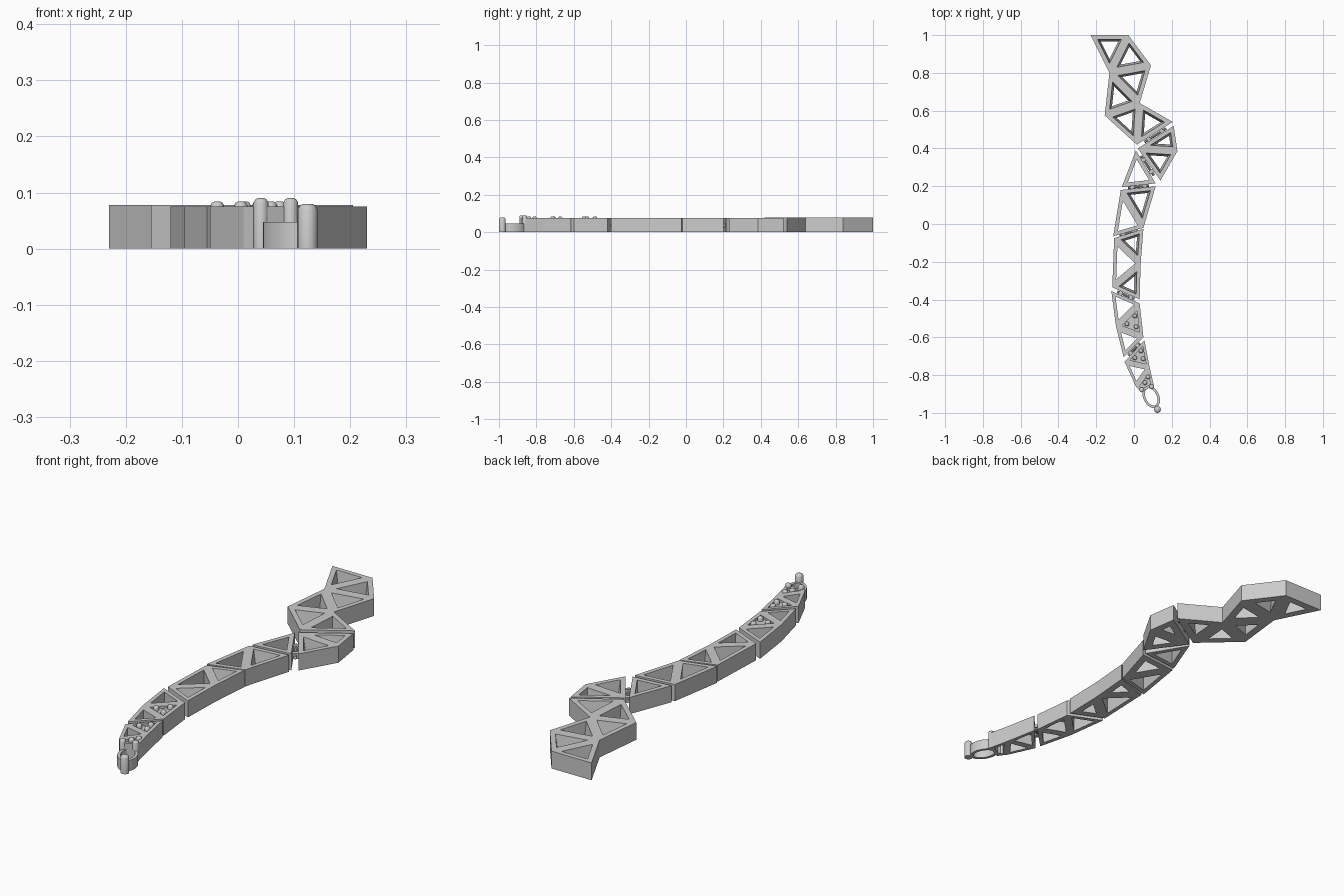
import bpy, bmesh, math
from mathutils import Vector

if "Cube" in bpy.data.objects:
    bpy.data.objects.remove(bpy.data.objects["Cube"])


def make_object(name, bm, smooth=False):
    bmesh.ops.recalc_face_normals(bm, faces=bm.faces[:])
    me = bpy.data.meshes.new(name)
    bm.to_mesh(me)
    bm.free()
    ob = bpy.data.objects.new(name, me)
    bpy.context.collection.objects.link(ob)
    if smooth:
        bpy.ops.object.select_all(action='DESELECT')
        ob.select_set(True)
        bpy.context.view_layer.objects.active = ob
        bpy.ops.object.shade_smooth_by_angle(angle=math.radians(35))
    return ob


def inset(pts, d):
    """Offset a counter-clockwise convex polygon inwards."""
    out, n = [], len(pts)
    for i in range(n):
        p = pts[i]
        a = (p - pts[i - 1]).normalized()
        b = (pts[(i + 1) % n] - p).normalized()
        na, nb = Vector((-a.y, a.x)), Vector((-b.y, b.x))
        out.append(p + (na + nb) * d / (1 + na.dot(nb)))
    return out


def truss(name, nodes, cells, h, bar):
    """cells: (node indices, kind); kind is open, taper or filled."""
    nodes = [Vector(p) for p in nodes]
    bm = bmesh.new()
    low = [bm.verts.new((p.x, p.y, 0)) for p in nodes]
    top = [bm.verts.new((p.x, p.y, h)) for p in nodes]
    polys, edges = [], {}
    for idx, kind in cells:
        idx = list(idx)
        pts = [nodes[i] for i in idx]
        if sum(pts[i - 1].cross(pts[i]) for i in range(len(pts))) < 0:
            idx.reverse()
            pts.reverse()
        polys.append((idx, pts, kind))
        for i in range(len(idx)):
            key = frozenset((idx[i - 1], idx[i]))
            edges[key] = edges.get(key, 0) + 1

    def loop(pts, z):
        return [bm.verts.new((p.x, p.y, z)) for p in pts]

    def bridge(a, b):
        for i in range(len(a)):
            bm.faces.new((a[i - 1], a[i], b[i], b[i - 1]))

    for idx, pts, kind in polys:
        wide = inset(pts, bar)
        narrow = inset(pts, bar + (0.011 if kind == "taper" else 0))
        a, b = loop(wide, h), loop(narrow, 0)
        bridge([top[i] for i in idx], a)
        bridge([low[i] for i in idx], b)
        if kind == "filled":
            c, d = loop(wide, h - 0.010), loop(wide, h - 0.025)
            bridge(a, c)
            bridge(b, d)
            bm.faces.new(c)
            bm.faces.new(d)
        else:
            bridge(a, b)
    for key, count in edges.items():
        if count == 1:
            i, j = key
            bm.faces.new((low[i], low[j], top[j], top[i]))
    make_object(name, bm)


def peg(name, x, y, z0, z1, r, n=16):
    """Vertical pin with a rounded top."""
    bm = bmesh.new()
    rings = []
    for z, rr in ((z0, r), (z1 - 0.6 * r, r), (z1 - 0.2 * r, r * 0.8), (z1, r * 0.45)):
        rings.append([bm.verts.new((x + rr * math.cos(2 * math.pi * i / n),
                                    y + rr * math.sin(2 * math.pi * i / n), z)) for i in range(n)])
    for a, b in zip(rings, rings[1:]):
        for i in range(n):
            bm.faces.new((a[i - 1], a[i], b[i], b[i - 1]))
    bm.faces.new(rings[0])
    bm.faces.new(rings[-1])
    make_object(name, bm, True)


def hinge(name, p, q, z=0.038, r=0.007, n=10):
    """Rod lying along the gap, with two knuckles reaching across it."""
    p, q = Vector(p), Vector(q)
    d = (q - p).normalized()
    side = Vector((-d.y, d.x))
    bm = bmesh.new()

    def prism(rows):
        a, b = ([bm.verts.new(v) for v in row] for row in rows)
        for i in range(len(a)):
            bm.faces.new((a[i - 1], a[i], b[i], b[i - 1]))
        bm.faces.new(a)
        bm.faces.new(b)

    rows = []
    for c in (p.lerp(q, 0.2), p.lerp(q, 0.8)):
        rows.append([(*(c + side * r * math.cos(2 * math.pi * i / n)),
                      z + r * math.sin(2 * math.pi * i / n)) for i in range(n)])
    prism(rows)
    for t in (0.32, 0.68):
        c = p.lerp(q, t)
        foot = [c + d * u * 0.009 + side * v * 0.016 for u, v in ((-1, -1), (1, -1), (1, 1), (-1, 1))]
        prism([[(*f, zz) for f in foot] for zz in (z - 0.012, z + 0.012)])
    make_object(name, bm)


T, O, F = "taper", "open", "filled"
# Base truss of six triangles
truss("base_truss", [(-.23, 1), (-.03, 1), (.09, .84), (-.13, .80), (.03, .64), (-.155, .575),
                     (.015, .42), (.205, .54)],
      [((0, 1, 3), T), ((1, 2, 3), T), ((2, 3, 4), T), ((3, 4, 5), T), ((4, 5, 6), T), ((4, 6, 7), T)],
      0.078, 0.022)
# Linked truss segments towards the tip
truss("elbow_truss", [(.02, .40), (.21, .52), (.23, .386), (.14, .23)],
      [((0, 1, 2), T), ((0, 2, 3), T)], 0.075, 0.021)
truss("single_truss", [(.01, .39), (.115, .215), (-.065, .195)], [((0, 1, 2), O)], 0.075, 0.021)
truss("upper_truss", [(-.07, .18), (.115, .20), (.05, -.02), (-.11, -.065)],
      [((0, 1, 2), T), ((0, 2, 3), O)], 0.075, 0.020)
truss("middle_truss", [(-.105, -.075), (.05, -.025), (.035, -.21), (-.115, -.335), (.03, -.40)],
      [((0, 1, 2), T), ((0, 2, 3), O), ((2, 3, 4), T)], 0.075, 0.019)
truss("lower_truss", [(-.12, -.355), (.03, -.42), (-.095, -.545), (.05, -.60), (-.055, -.705)],
      [((0, 1, 2), O), ((1, 2, 3), F), ((2, 3, 4), O)], 0.075, 0.018)
truss("tip_truss", [(-.05, -.73), (.055, -.615), (.083, -.76), (.01, -.86), (.04, -.89), (.105, -.855)],
      [((0, 1, 2), F), ((0, 2, 3), O), ((2, 3, 4, 5), F)], 0.075, 0.015)

# Hinges in the gaps
for i, (p, q) in enumerate([((.018, .41), (.208, .53)), ((.015, .395), (.128, .222)),
                            ((-.068, .188), (.115, .208)), ((-.108, -.07), (.05, -.022)),
                            ((-.118, -.345), (.03, -.41)), ((-.052, -.718), (.052, -.608))]):
    hinge(f"hinge_{i + 1}", p, q)

# Pins on the filled panels
for i, (x, y) in enumerate([(.005, -.487), (-.037, -.529), (.011, -.545), (.037, -.672),
                            (.005, -.709), (.048, -.714), (.074, -.81), (.058, -.84)]):
    peg(f"panel_pin_{i + 1}", x, y, 0.06, 0.084, 0.012)

# Oval tip ring
bm = bmesh.new()
n, ang = 32, math.atan2(-.11, .052)
ca, sa = math.cos(ang), math.sin(ang)


def oval(a, b, z):
    pts = [(a * math.cos(2 * math.pi * i / n), b * math.sin(2 * math.pi * i / n)) for i in range(n)]
    return [bm.verts.new((.091 + u * ca - v * sa, -.915 + u * sa + v * ca, z)) for u, v in pts]


loops = [oval(.063, .042, 0), oval(.063, .042, .048), oval(.049, .029, .048), oval(.049, .029, 0)]
for k in range(4):
    a, b = loops[k - 1], loops[k]
    for i in range(n):
        bm.faces.new((a[i - 1], a[i], b[i], b[i - 1]))
make_object("tip_ring", bm, True)

# Posts beside and beyond the ring
peg("ring_post_left", .041, -.878, 0, 0.09, 0.013)
peg("ring_post_right", .094, -.862, 0, 0.09, 0.013)
peg("end_post", .124, -.982, 0, 0.08, 0.018)
